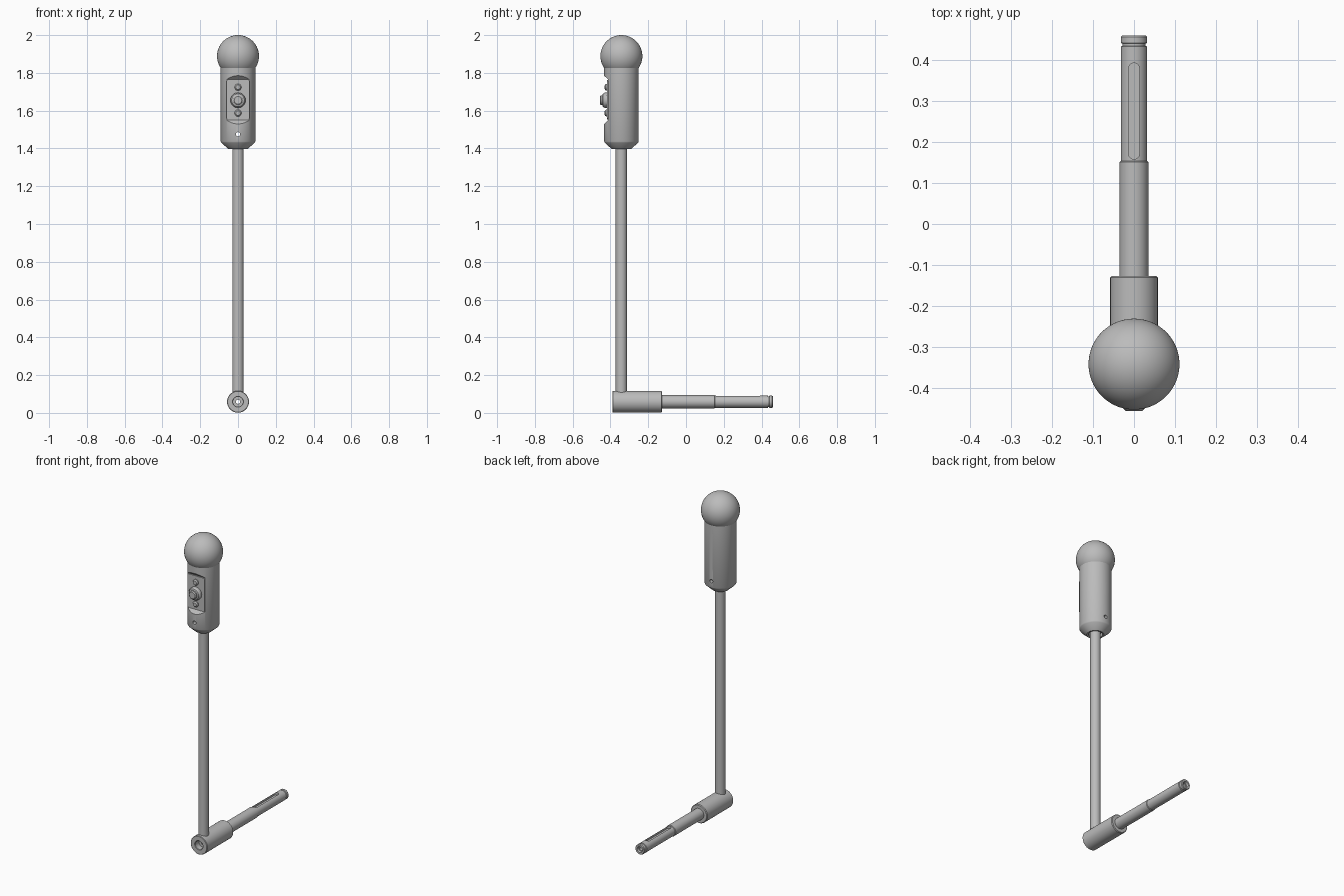
import bpy, bmesh, math
from mathutils import Matrix, Vector

if "Cube" in bpy.data.objects:
    bpy.data.objects.remove(bpy.data.objects["Cube"])

AXIS_Y = -0.342    # upright pole and handle
AXLE_Z = 0.059     # horizontal hub and axle

grey = bpy.data.materials.new("satin grey")
grey.use_nodes = True
grey.diffuse_color = (0.5, 0.5, 0.5, 1)
grey.node_tree.nodes["Principled BSDF"].inputs["Base Color"].default_value = (0.5, 0.5, 0.5, 1)


def finish(name, bm):
    """Turn a bmesh into a shaded object."""
    bmesh.ops.remove_doubles(bm, verts=bm.verts, dist=1e-5)
    bmesh.ops.recalc_face_normals(bm, faces=bm.faces)
    me = bpy.data.meshes.new(name)
    bm.to_mesh(me)
    bm.free()
    me.materials.append(grey)
    me.shade_smooth()
    me.set_sharp_from_angle(angle=math.radians(30))
    ob = bpy.data.objects.new(name, me)
    bpy.context.collection.objects.link(ob)
    return ob


def lathe(name, profile, origin, along_y=False, steps=64, closed=False):
    """Revolve (radius, height) points round the z or y axis."""
    bm = bmesh.new()
    verts = [bm.verts.new((r, 0, h)) for r, h in profile]
    pairs = list(zip(verts, verts[1:]))
    if closed:
        pairs.append((verts[-1], verts[0]))
    edges = [bm.edges.new(p) for p in pairs]
    bmesh.ops.spin(bm, geom=verts + edges, cent=(0, 0, 0), axis=(0, 0, 1),
                   angle=2 * math.pi, steps=steps, use_merge=True)
    turn = Matrix.Rotation(-math.pi / 2, 4, 'X') if along_y else Matrix.Identity(4)
    bm.transform(Matrix.Translation(origin) @ turn)
    return finish(name, bm)


def prism(name, outline, push):
    """Extrude a flat outline along a vector."""
    bm = bmesh.new()
    face = bm.faces.new([bm.verts.new(p) for p in outline])
    top = bmesh.ops.extrude_face_region(bm, geom=[face])["geom"]
    bmesh.ops.translate(bm, vec=Vector(push),
                        verts=[g for g in top if isinstance(g, bmesh.types.BMVert)])
    return finish(name, bm)


def cut(target, cutter):
    """Subtract a cutter, bake the result and drop the cutter."""
    cutter.hide_render = True
    mod = target.modifiers.new("cut", 'BOOLEAN')
    mod.operation = 'DIFFERENCE'
    mod.solver = 'EXACT'
    mod.object = cutter
    baked = bpy.data.meshes.new_from_object(
        target.evaluated_get(bpy.context.evaluated_depsgraph_get()))
    target.modifiers.clear()
    target.data = baked
    bpy.data.objects.remove(cutter)
    baked.shade_smooth()
    baked.set_sharp_from_angle(angle=math.radians(30))


# Upright pole
lathe("pole", [(0, 0.095), (0.03, 0.095), (0.03, 1.44), (0, 1.44)],
      (0, AXIS_Y, 0), steps=48)

# Handle grip with chamfered, recessed underside
handle = lathe("handle_grip", [
    (0, 1.42), (0.04, 1.42), (0.04, 1.398), (0.05, 1.396), (0.088, 1.43),
    (0.0915, 1.437), (0.0915, 1.84), (0, 1.84)], (0, AXIS_Y, 0), steps=96)

# Sloped-ended flat for the control panel, and a cross hole
cut(handle, prism("panel_cutter", [
    (-0.2, -0.412, 1.55), (-0.2, -0.412, 1.765),
    (-0.2, -0.46, 1.81), (-0.2, -0.46, 1.505)], (0.4, 0, 0)))
cut(handle, lathe("cross_hole_cutter", [(0, -0.15), (0.011, -0.15), (0.011, 0.15), (0, 0.15)],
                  (0, AXIS_Y, 1.475), along_y=True, steps=24))

# Ball on top of the handle
arc = [math.radians(-60 + 150 * i / 36) for i in range(37)]
lathe("ball_knob", [(0.111 * max(math.cos(a), 0), 0.111 * math.sin(a)) for a in arc],
      (0, AXIS_Y, 1.889), steps=96)

# Control panel and its buttons
prism("control_panel", [(x, -0.405, z) for x, z in
      ((-0.06, 1.56), (-0.053, 1.552), (0.053, 1.552), (0.06, 1.56),
       (0.06, 1.756), (0.053, 1.763), (-0.053, 1.763), (-0.06, 1.756))], (0, -0.012, 0))
for name, z in (("upper_button", 1.724), ("lower_button", 1.587)):
    lathe(name, [(0, -0.016), (0.012, -0.015), (0.018, -0.008), (0.018, 0.008), (0, 0.008)],
          (0, -0.415, z), along_y=True, steps=32)
lathe("main_button", [
    (0, -0.041), (0.02, -0.041), (0.026, -0.036), (0.026, -0.028), (0.034, -0.025),
    (0.04, -0.016), (0.04, 0.008), (0, 0.008)], (0, -0.415, 1.655), along_y=True, steps=48)

# Hub with a counterbored front
lathe("hub", [
    (0.011, -0.35), (0.026, -0.35), (0.026, -0.386), (0.029, -0.389), (0.055, -0.389),
    (0.058, -0.386), (0.058, -0.131), (0.054, -0.127), (0.011, -0.127)],
      (0, 0, AXLE_Z), along_y=True, closed=True)

# Hollow stepped axle with an end groove
axle = lathe("axle", [
    (0.011, -0.2), (0.035, -0.2), (0.035, 0.151), (0.032, 0.154), (0.032, 0.433),
    (0.028, 0.435), (0.028, 0.44), (0.032, 0.442), (0.032, 0.456), (0.029, 0.46),
    (0.018, 0.46), (0.016, 0.445), (0.011, 0.445)],
      (0, 0, AXLE_Z), along_y=True, closed=True)

# Round-ended keyway along the top of the axle
slot = []
for centre_y, start in ((0.38, 0), (0.171, math.pi)):
    for i in range(13):
        a = start + math.pi * i / 12
        slot.append((0.013 * math.cos(a), centre_y + 0.013 * math.sin(a), AXLE_Z + 0.017))
cut(axle, prism("keyway_cutter", slot, (0, 0, 0.05)))
